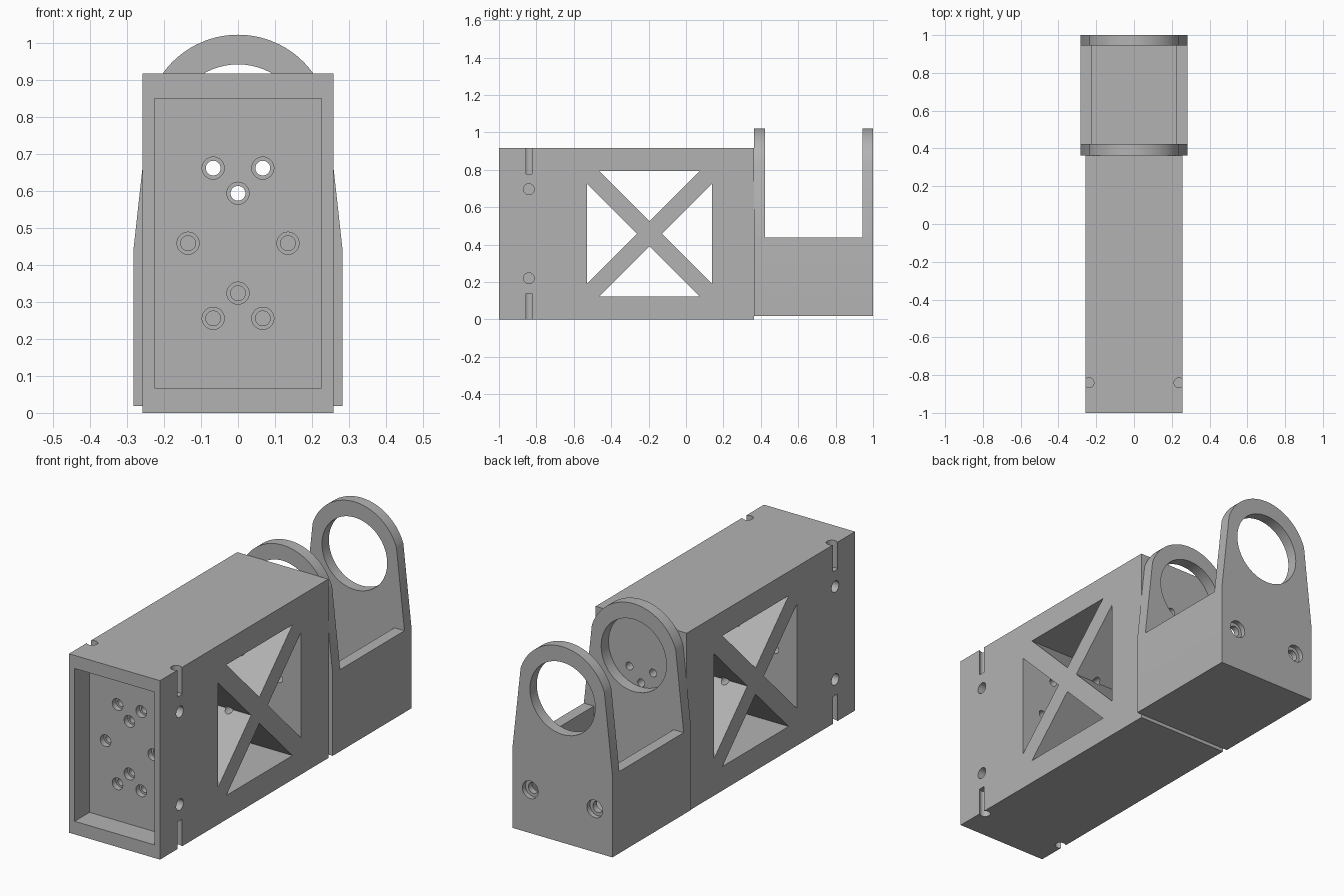
import bpy, bmesh, math
from mathutils import Matrix, Vector

cube = bpy.data.objects.get("Cube")
if cube:
    bpy.data.objects.remove(cube)

grey = bpy.data.materials.new("grey_plastic")
grey.use_nodes = True
COLOUR = (0.45, 0.45, 0.45, 1)
grey.diffuse_color = COLOUR
grey.node_tree.nodes["Principled BSDF"].inputs["Base Color"].default_value = COLOUR


def finish(name, bm):
    bmesh.ops.recalc_face_normals(bm, faces=bm.faces)
    mesh = bpy.data.meshes.new(name)
    bm.to_mesh(mesh)
    bm.free()
    mesh.materials.append(grey)
    obj = bpy.data.objects.new(name, mesh)
    bpy.context.collection.objects.link(obj)
    return obj


def box(name, low, high):
    low, high = Vector(low), Vector(high)
    bm = bmesh.new()
    size = Matrix.Diagonal((*(high - low), 1))
    bmesh.ops.create_cube(bm, size=1, matrix=Matrix.Translation((low + high) / 2) @ size)
    return finish(name, bm)


def prism(name, points, direction):
    bm = bmesh.new()
    face = bm.faces.new([bm.verts.new(p) for p in points])
    new = bmesh.ops.extrude_face_region(bm, geom=[face])["geom"]
    bmesh.ops.translate(bm, vec=direction, verts=[v for v in new if isinstance(v, bmesh.types.BMVert)])
    return finish(name, bm)


def rod(name, start, end, radius, sides=32):
    start, end = Vector(start), Vector(end)
    axis = end - start
    turn = axis.to_track_quat("Z", "Y").to_matrix().to_4x4()
    bm = bmesh.new()
    bmesh.ops.create_cone(bm, cap_ends=True, segments=sides, radius1=radius, radius2=radius,
                          depth=axis.length, matrix=Matrix.Translation((start + end) / 2) @ turn)
    return finish(name, bm)


def carve(obj, cutters):
    for cutter in cutters:
        cutter.hide_render = True
        mod = obj.modifiers.new(cutter.name, "BOOLEAN")
        mod.operation = "DIFFERENCE"
        mod.solver = "EXACT"
        mod.object = cutter
    bpy.context.view_layer.update()
    result = bpy.data.meshes.new_from_object(obj.evaluated_get(bpy.context.evaluated_depsgraph_get()))
    obj.modifiers.clear()
    obj.data = result
    for cutter in cutters:
        bpy.data.objects.remove(cutter)
    bpy.ops.object.select_all(action="DESELECT")
    obj.select_set(True)
    bpy.context.view_layer.objects.active = obj
    bpy.ops.object.shade_smooth_by_angle(angle=math.radians(30))


# Main body with a shallow front recess
W, H, JOINT = 0.258, 0.917, 0.363
MID = H / 2
RECESS = -0.88
body = box("body", (-W, -1, 0), (W, JOINT, H))
cuts = [box("front_recess", (-0.226, -1.1, 0.067), (0.226, RECESS, 0.85))]

# Four triangular windows that leave a diagonal cross
CENTRE_Y, OUTER, INNER = -0.195, 0.335, 0.067
for i in range(4):
    a = i * math.pi / 2
    points = []
    for u, v in ((INNER, 0), (OUTER, OUTER - INNER), (OUTER, INNER - OUTER)):
        points.append((-0.5, CENTRE_Y + u * math.cos(a) - v * math.sin(a),
                       MID + u * math.sin(a) + v * math.cos(a)))
    cuts.append(prism("window", points, (1, 0, 0)))

# Counterbored bolt holes running the length of the body
bolts = [(sx * 0.067, sz * 0.203) for sx in (-1, 1) for sz in (-1, 1)]
bolts += [(0.135, 0), (-0.135, 0), (0, 0.135), (0, -0.135)]
for x, z in bolts:
    cuts.append(rod("bolt_bore", (x, RECESS - 0.02, MID + z), (x, JOINT + 0.02, MID + z), 0.02))
    cuts.append(rod("bolt_seat", (x, RECESS - 0.02, MID + z), (x, RECESS + 0.03, MID + z), 0.03))

# Corner slots and side holes near the front
SLOT_Y = -0.84
for sx in (-1, 1):
    for sz in (-1, 1):
        x = sx * 0.238
        cuts.append(rod("corner_slot", (x, SLOT_Y, MID + sz * 0.32), (x, SLOT_Y, MID + sz * 0.5), 0.026))
        z = MID + sz * 0.238
        cuts.append(rod("side_hole", (sx * 0.17, SLOT_Y, z), (sx * 0.3, SLOT_Y, z), 0.029))
carve(body, cuts)

# Rear bracket: tapered arch profile extruded along y
BW, BASE, SHOULDER = 0.283, 0.018, 0.437
ARC_Z, ARC_R = 0.772, 0.25
start = math.asin((0.85 - ARC_Z) / ARC_R)
STEPS = 48
outline = [(-BW, BASE), (BW, BASE), (BW, SHOULDER)]
for i in range(STEPS + 1):
    a = start + (math.pi - 2 * start) * i / STEPS
    outline.append((ARC_R * math.cos(a), ARC_Z + ARC_R * math.sin(a)))
outline.append((-BW, SHOULDER))
bracket = prism("rear_bracket", [(x, JOINT, z) for x, z in outline], (0, 1 - JOINT, 0))

# Gap between the end plates, hollow tray, ring openings and rear screw holes
GAP_A, GAP_B = 0.423, 0.944
cuts = [
    box("plate_gap", (-0.5, GAP_A, SHOULDER), (0.5, GAP_B, 1.2)),
    box("tray_hollow", (-0.226, GAP_A, 0.077), (0.226, GAP_B, 0.6)),
    rod("ring_opening", (0, 0.3, 0.757), (0, 1.1, 0.757), 0.185, 64),
]
for x in (-0.183, 0.183):
    cuts.append(rod("screw_hole", (x, 0.9, 0.24), (x, 1.1, 0.24), 0.028))
    cuts.append(rod("screw_seat", (x, 0.975, 0.24), (x, 1.1, 0.24), 0.045))
carve(bracket, cuts)
